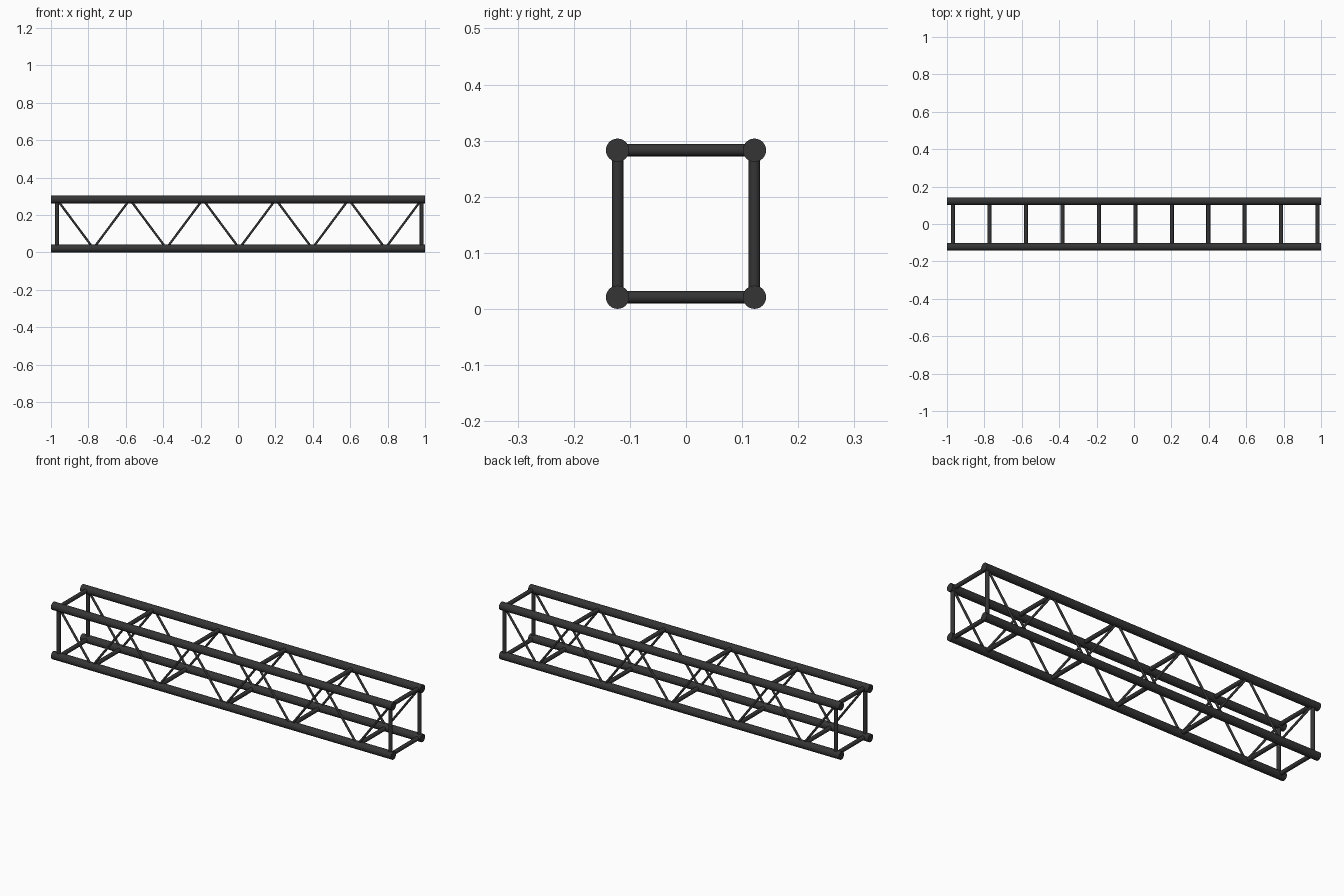
import bpy
from mathutils import Vector

if "Cube" in bpy.data.objects:
    bpy.data.objects.remove(bpy.data.objects["Cube"])

Y = 0.122                 # half spacing of chords
Z0, Z1 = 0.021, 0.283     # chord heights
X0, STEP, N = -0.968, 0.195, 10


def tube(name, a, b, r, sides):
    a, b = Vector(a), Vector(b)
    d = b - a
    bpy.ops.mesh.primitive_cylinder_add(vertices=sides, radius=r, depth=d.length,
                                        location=(a + b) / 2)
    o = bpy.context.object
    o.name = name
    o.rotation_euler = d.to_track_quat('Z', 'Y').to_euler()
    bpy.ops.object.shade_smooth_by_angle()
    mat = bpy.data.materials.get("black_metal")
    if mat is None:
        mat = bpy.data.materials.new("black_metal")
        mat.diffuse_color = (0.035, 0.035, 0.035, 1)
        mat.use_nodes = True
        mat.node_tree.nodes["Principled BSDF"].inputs["Base Color"].default_value = mat.diffuse_color
    o.data.materials.append(mat)
    return o


xs = [X0 + STEP * i for i in range(N + 1)]

for y in (-Y, Y):
    # main chords
    for z in (Z0, Z1):
        tube("main_chord", (-1, y, z), (1, y, z), 0.0208, 24)
    # end posts
    for x in (xs[0], xs[-1]):
        tube("end_post", (x, y, Z0), (x, y, Z1), 0.0103, 16)
    # zigzag diagonals
    for i in range(N):
        za, zb = (Z1, Z0) if i % 2 == 0 else (Z0, Z1)
        tube("diagonal_brace", (xs[i], y, za), (xs[i + 1], y, zb), 0.006, 12)

# cross bars at the zigzag nodes, plus lower bars at both ends
for i, x in enumerate(xs):
    z = Z1 if i % 2 == 0 else Z0
    tube("cross_bar", (x, -Y, z), (x, Y, z), 0.0108, 16)
for x in (xs[0], xs[-1]):
    tube("lower_end_bar", (x, -Y, Z0), (x, Y, Z0), 0.0108, 16)
